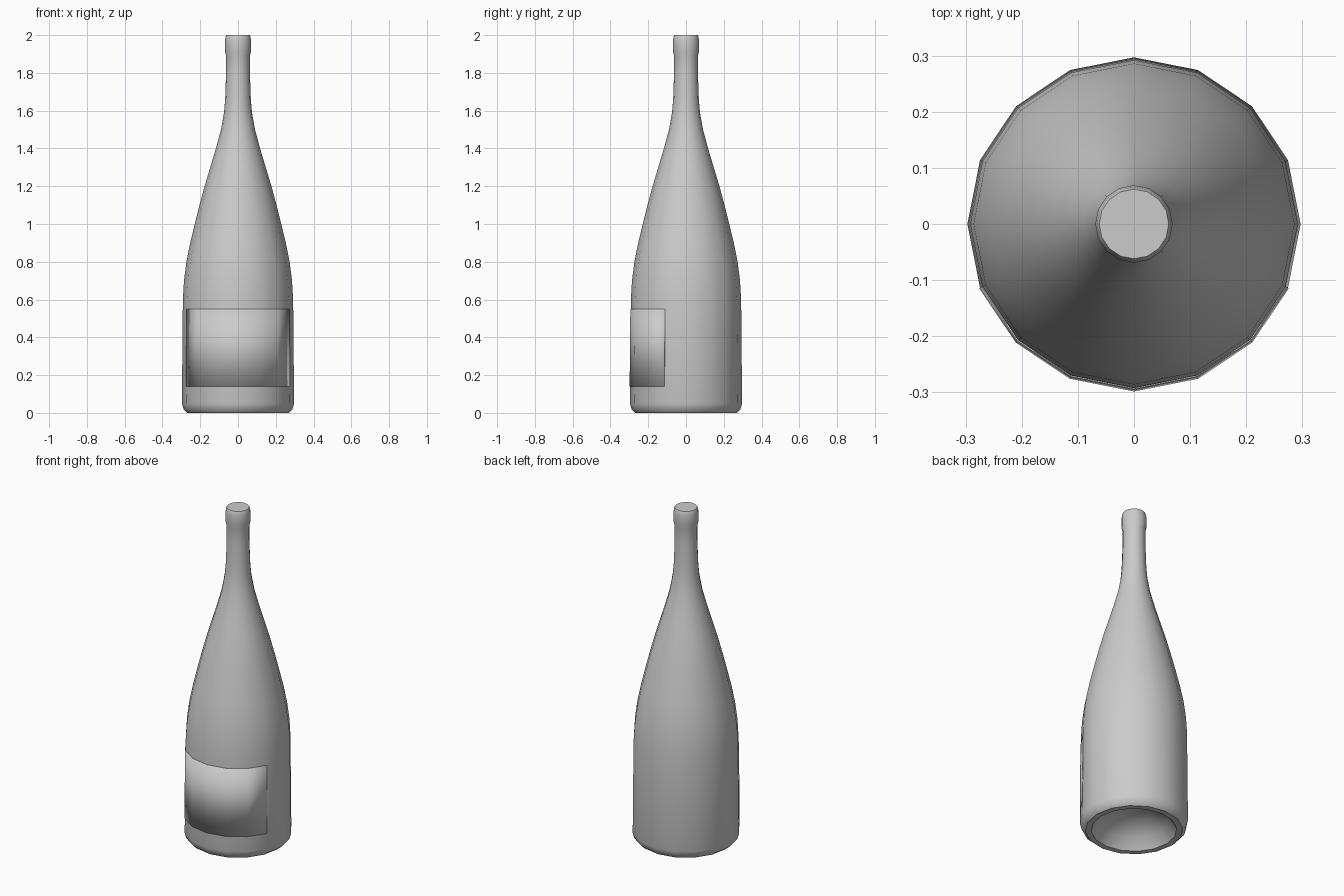
import bpy, bmesh
from math import cos, sin, tau, radians

SIDES = 16

cube = bpy.data.objects.get("Cube")
if cube:
    bpy.data.objects.remove(cube, do_unlink=True)

grey = bpy.data.materials.new("plain_grey")
grey.use_nodes = True
colour = (0.6, 0.6, 0.6, 1)
grey.diffuse_color = colour
grey.node_tree.nodes["Principled BSDF"].inputs["Base Color"].default_value = colour


def ring(bm, radius, z, steps):
    """Add points around the axis at the given step numbers."""
    return [bm.verts.new((radius * cos(tau * i / SIDES), radius * sin(tau * i / SIDES), z))
            for i in steps]


def bridge(bm, low, high, closed):
    """Join two rings with quads."""
    n = len(low)
    for i in range(n if closed else n - 1):
        j = (i + 1) % n
        bm.faces.new((low[i], low[j], high[j], high[i]))


def finish(name, bm):
    mesh = bpy.data.meshes.new(name)
    bm.to_mesh(mesh)
    bm.free()
    mesh.materials.append(grey)
    obj = bpy.data.objects.new(name, mesh)
    bpy.context.collection.objects.link(obj)
    bpy.ops.object.select_all(action='DESELECT')
    obj.select_set(True)
    bpy.context.view_layer.objects.active = obj
    bpy.ops.object.shade_smooth_by_angle(angle=radians(40))
    return obj


# Bottle: hollow base, straight wall, long shoulder, neck and lip (radius, height)
profile = [
    (0.10, 0.11), (0.19, 0.06), (0.235, 0.0), (0.268, 0.0), (0.288, 0.018),
    (0.297, 0.05), (0.292, 0.6), (0.286, 0.7), (0.273, 0.8), (0.253, 0.9),
    (0.229, 1.0), (0.204, 1.1), (0.177, 1.2), (0.147, 1.3), (0.117, 1.4),
    (0.09, 1.5), (0.074, 1.59), (0.068, 1.66), (0.063, 1.8), (0.063, 1.89),
    (0.069, 1.915), (0.069, 1.97), (0.066, 1.99), (0.062, 2.0),
]
bm = bmesh.new()
rings = [ring(bm, r, z, range(SIDES)) for r, z in profile]
for low, high in zip(rings, rings[1:]):
    bridge(bm, low, high, True)
bm.faces.new(rings[-1])
centre = bm.verts.new((0, 0, 0.125))
for i in range(SIDES):
    bm.faces.new((centre, rings[0][(i + 1) % SIDES], rings[0][i]))
bmesh.ops.recalc_face_normals(bm, faces=bm.faces)
finish("bottle", bm)

# Label: thin plate wrapped around the front six sides
bm = bmesh.new()
front_steps = range(9, 16)
bridge(bm, ring(bm, 0.2985, 0.14, front_steps), ring(bm, 0.2948, 0.55, front_steps), False)
label = finish("front_label", bm)
thick = label.modifiers.new("thickness", 'SOLIDIFY')
thick.thickness = 0.004
thick.offset = -1
